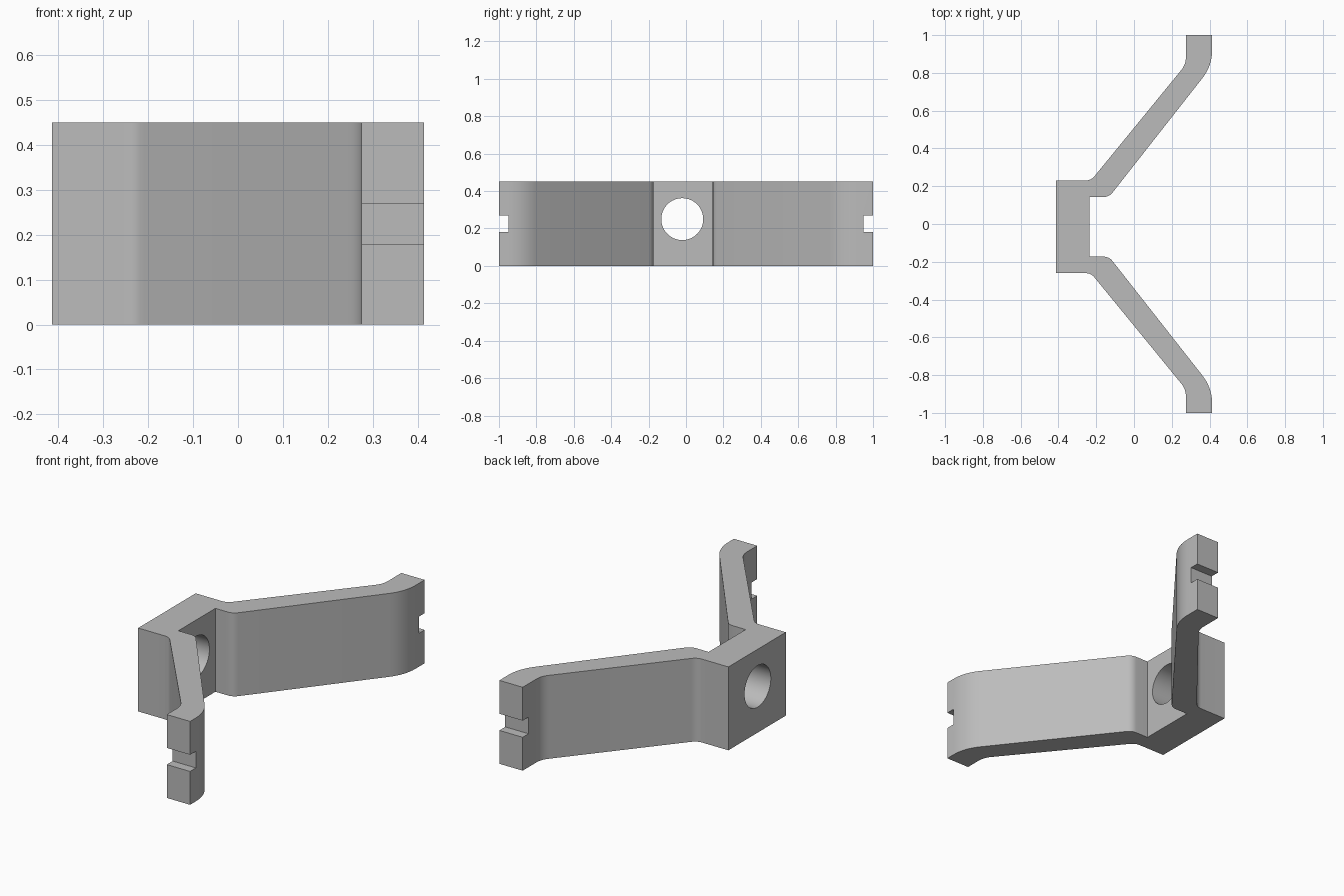
import bpy, bmesh, math
from mathutils import Vector

cube = bpy.data.objects.get("Cube")
if cube:
    bpy.data.objects.remove(cube, do_unlink=True)

HEIGHT = 0.45
MID_Y = -0.015      # centre line of the mounting block
STEPS = 8

grey = bpy.data.materials.new("plain grey")
grey.use_nodes = True
COLOR = (0.5, 0.5, 0.5, 1)
grey.diffuse_color = COLOR
grey.node_tree.nodes["Principled BSDF"].inputs["Base Color"].default_value = COLOR


def rounded(corners):
    """Round each (x, y, tangent length) corner of a closed outline."""
    out = []
    for i, (x, y, t) in enumerate(corners):
        p = Vector((x, y))
        if t == 0:
            out.append(p)
            continue
        a = p + (Vector(corners[i - 1][:2]) - p).normalized() * t
        b = p + (Vector(corners[(i + 1) % len(corners)][:2]) - p).normalized() * t
        for k in range(STEPS + 1):
            s = k / STEPS
            out.append(a * (1 - s) ** 2 + p * 2 * s * (1 - s) + b * s * s)
    return out


def make_object(name, bm):
    bmesh.ops.recalc_face_normals(bm, faces=bm.faces)
    mesh = bpy.data.meshes.new(name)
    bm.to_mesh(mesh)
    bm.free()
    mesh.materials.append(grey)
    obj = bpy.data.objects.new(name, mesh)
    bpy.context.collection.objects.link(obj)
    return obj


def extrude(name, outline, z0, z1):
    bm = bmesh.new()
    face = bm.faces.new([bm.verts.new((p.x, p.y, z0)) for p in outline])
    new = bmesh.ops.extrude_face_region(bm, geom=[face])["geom"]
    verts = [v for v in new if isinstance(v, bmesh.types.BMVert)]
    bmesh.ops.translate(bm, verts=verts, vec=(0, 0, z1 - z0))
    return make_object(name, bm)


def cut(target, cutter):
    cutter.hide_render = True
    mod = target.modifiers.new("cut", 'BOOLEAN')
    mod.operation, mod.solver, mod.object = 'DIFFERENCE', 'EXACT', cutter
    bpy.context.view_layer.objects.active = target
    bpy.ops.object.modifier_apply(modifier=mod.name)
    bpy.data.objects.remove(cutter, do_unlink=True)


# One arm, from the block's outer corner round the tip to the inner corner
arm = [(-0.414, 0.23, 0), (-0.228, 0.23, 0.03), (0.275, 0.845, 0.04),
       (0.275, 1, 0), (0.414, 1, 0), (0.414, 0.838, 0.085),
       (-0.132, 0.143, 0.03), (-0.235, 0.143, 0)]
mirrored = [(x, -1 if y == 1 else 2 * MID_Y - y, t) for x, y, t in reversed(arm)]
bracket = extrude("bracket", rounded(arm + mirrored), 0, HEIGHT)

# Bolt hole through the block
bm = bmesh.new()
bmesh.ops.create_cone(bm, cap_ends=True, segments=64, radius1=0.112, radius2=0.112, depth=0.5)
hole = make_object("hole_cutter", bm)
hole.rotation_euler = (0, math.pi / 2, 0)
hole.location = (-0.32, -0.02, 0.25)
cut(bracket, hole)

# Slot across each arm tip
for side in (-1, 1):
    slot = [Vector((x, side * y)) for x, y in
            ((0.2, 0.95), (0.5, 0.95), (0.5, 1.1), (0.2, 1.1))]
    cut(bracket, extrude("slot_cutter", slot, 0.18, 0.27))

bpy.ops.object.select_all(action='DESELECT')
bracket.select_set(True)
bpy.context.view_layer.objects.active = bracket
bpy.ops.object.shade_smooth_by_angle(angle=math.radians(30))
